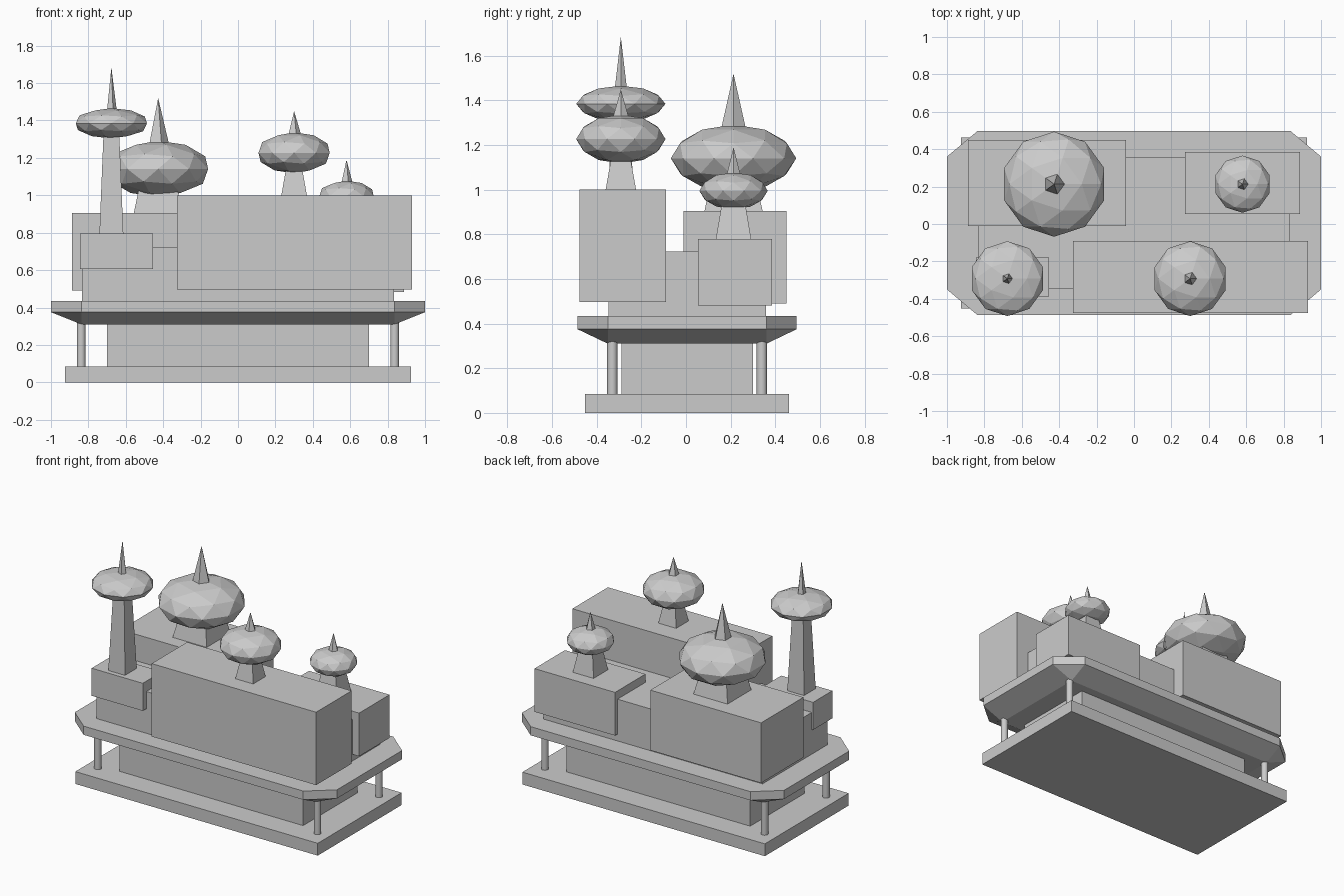
import bpy
import bmesh
import math

cube = bpy.data.objects.get("Cube")
if cube:
    bpy.data.objects.remove(cube, do_unlink=True)

# One plain stone colour for everything
GREY = (0.6, 0.6, 0.6, 1.0)
stone = bpy.data.materials.new("light_grey")
stone.use_nodes = True
stone.diffuse_color = GREY
stone.node_tree.nodes["Principled BSDF"].inputs["Base Color"].default_value = GREY


def finish(name, bm):
    bmesh.ops.recalc_face_normals(bm, faces=bm.faces)
    mesh = bpy.data.meshes.new(name)
    bm.to_mesh(mesh)
    bm.free()
    mesh.materials.append(stone)
    obj = bpy.data.objects.new(name, mesh)
    bpy.context.collection.objects.link(obj)
    return obj


def box(name, x, y, z):
    """Box spanning the given (low, high) ranges."""
    bm = bmesh.new()
    bmesh.ops.create_cube(bm, size=1)
    for v in bm.verts:
        v.co = [r[0] if c < 0 else r[1] for c, r in zip(v.co, (x, y, z))]
    return finish(name, bm)


def taper(name, sides, x, y, low, high, start=0.0):
    """Tapered prism between two (height, radius) ends; zero radius is a tip."""
    bm = bmesh.new()
    rings = []
    for z, r in (low, high):
        turns = [start + math.tau * i / sides for i in range(sides if r else 1)]
        rings.append([bm.verts.new((x + r * math.cos(a), y + r * math.sin(a), z)) for a in turns])
    bottom, top = rings
    bm.faces.new(bottom)
    if len(top) > 1:
        bm.faces.new(top)
    for i in range(sides):
        j = (i + 1) % sides
        upper = [top[j], top[i]] if len(top) > 1 else top
        bm.faces.new([bottom[i], bottom[j]] + upper)
    return finish(name, bm)


# Base and lower storey
MID = 0.005
box("base_plate", (-0.925, 0.925), (MID - 0.457, MID + 0.457), (0, 0.085))
box("lower_storey", (-0.70, 0.70), (MID - 0.295, MID + 0.295), (0.08, 0.32))

# Corner posts
for side, sx in (("left", 1), ("right", -1)):
    for end, sy in (("front", -1), ("back", 1)):
        post = taper(f"{end}_{side}_post", 20, sx * 0.838, MID + sy * 0.335,
                     (0.08, 0.023), (0.335, 0.023))
        bpy.ops.object.select_all(action="DESELECT")
        bpy.context.view_layer.objects.active = post
        post.select_set(True)
        bpy.ops.object.shade_smooth_by_angle()

# Deck: clipped corners, sloping underside with triangular corner facets
W, D, IW, ID = 1.0, 0.491, 0.838, 0.355
bm = bmesh.new()
corners = ((-1, -1), (1, -1), (1, 1), (-1, 1))
outline = []
for sx, sy in corners:
    pair = [(sx * W, MID + sy * ID), (sx * IW, MID + sy * D)]
    outline += pair if sx * sy < 0 else pair[::-1]
    if sx == sy:
        outline[-2:] = outline[-2:]
outline.sort(key=lambda p: math.atan2(p[1] - MID, p[0]))
points = [(x, y, z) for x, y in outline for z in (0.375, 0.435)]
points += [(sx * IW, MID + sy * ID, 0.31) for sx, sy in corners]
bmesh.ops.convex_hull(bm, input=[bm.verts.new(p) for p in points])
bmesh.ops.dissolve_limit(bm, angle_limit=0.01, verts=bm.verts, edges=bm.edges)
finish("deck", bm)

# Upper storey and the four blocks around it
box("upper_storey", (-0.835, 0.835), (-0.348, 0.358), (0.43, 0.723))
box("front_left_block", (-0.325, 0.93), (-0.477, -0.09), (0.497, 1.0))
box("front_right_block", (-0.845, -0.455), (-0.388, -0.178), (0.605, 0.795))
box("back_right_block", (-0.888, -0.043), (-0.012, 0.45), (0.49, 0.905))
box("back_left_block", (0.272, 0.887), (0.053, 0.385), (0.482, 0.78))


def tower(name, x, y, stem_low, stem_high, dome, spike):
    """Square stem, flattened faceted dome and five-sided spike."""
    z, radius, height = dome
    diagonal = math.sqrt(2)
    taper(name + "_stem", 4, x, y, (stem_low[0], stem_low[1] * diagonal),
          (stem_high[0], stem_high[1] * diagonal), math.pi / 4)
    bm = bmesh.new()
    bmesh.ops.create_icosphere(bm, subdivisions=2, radius=1)
    for v in bm.verts:
        v.co = (x + v.co.x * radius, y + v.co.y * radius, z + v.co.z * height)
    finish(name + "_dome", bm)
    tip, width = spike
    taper(name + "_spike", 5, x, y, (z + height * 0.8, width), (tip, 0))


tower("front_right_tower", -0.677, -0.292, (0.79, 0.064), (1.33, 0.042),
      (1.385, 0.2, 0.081), (1.685, 0.029))
tower("back_right_tower", -0.427, 0.213, (0.90, 0.131), (1.05, 0.10),
      (1.141, 0.281, 0.151), (1.52, 0.061))
tower("front_left_tower", 0.30, -0.292, (0.995, 0.069), (1.16, 0.040),
      (1.227, 0.2, 0.11), (1.45, 0.040))
tower("back_left_tower", 0.58, 0.213, (0.775, 0.080), (0.94, 0.052),
      (0.995, 0.153, 0.083), (1.19, 0.034))
